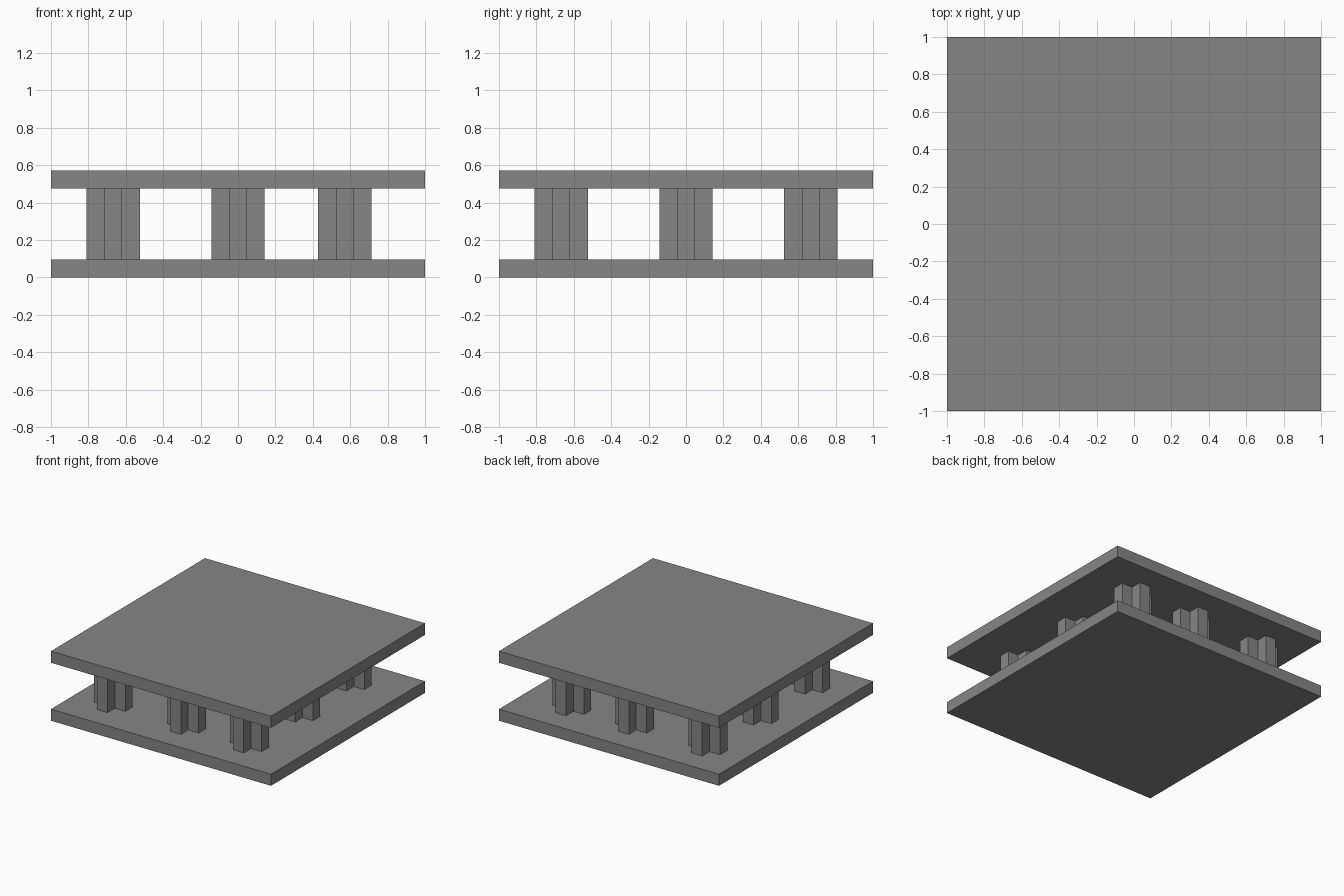
import bpy
import bmesh

cube = bpy.data.objects.get("Cube")
if cube:
    bpy.data.objects.remove(cube, do_unlink=True)

U = 2 / 21            # one block
HALF = U / 2
ARM = 1.5 * U         # reach of a pillar arm

grey = bpy.data.materials.new("stone grey")
grey.use_nodes = True
colour = (0.24, 0.24, 0.24, 1)
grey.diffuse_color = colour
grey.node_tree.nodes["Principled BSDF"].inputs["Base Color"].default_value = colour


def extruded(name, outline, bottom, height, x=0, y=0):
    """Flat outline pulled straight up into a solid."""
    bm = bmesh.new()
    face = bm.faces.new([bm.verts.new((px, py, 0)) for px, py in outline])
    top = bmesh.ops.extrude_face_region(bm, geom=[face])["geom"]
    bmesh.ops.translate(bm, vec=(0, 0, height),
                        verts=[v for v in top if isinstance(v, bmesh.types.BMVert)])
    bmesh.ops.recalc_face_normals(bm, faces=bm.faces)
    mesh = bpy.data.meshes.new(name)
    bm.to_mesh(mesh)
    bm.free()
    mesh.materials.append(grey)
    obj = bpy.data.objects.new(name, mesh)
    obj.location = (x, y, bottom)
    bpy.context.collection.objects.link(obj)


# Floor and roof slabs
square = [(-1, -1), (1, -1), (1, 1), (-1, 1)]
extruded("floor_slab", square, 0, U)
extruded("roof_slab", square, 5 * U, U)

# Cross-shaped outline: one arm turned in quarter steps
cross = []
px, py = [(ARM, -HALF), (ARM, HALF), (HALF, HALF)], None
for _ in range(4):
    cross += px
    px = [(-b, a) for a, b in px]

# Three by three pillars, the right-hand row set one block inward
for row, y in zip(("front", "middle", "back"), (-7, 0, 7)):
    for side, x in zip(("right", "centre", "left"), (-7, 0, 6)):
        extruded(f"pillar_{row}_{side}", cross, U, 4 * U, x * U, y * U)
